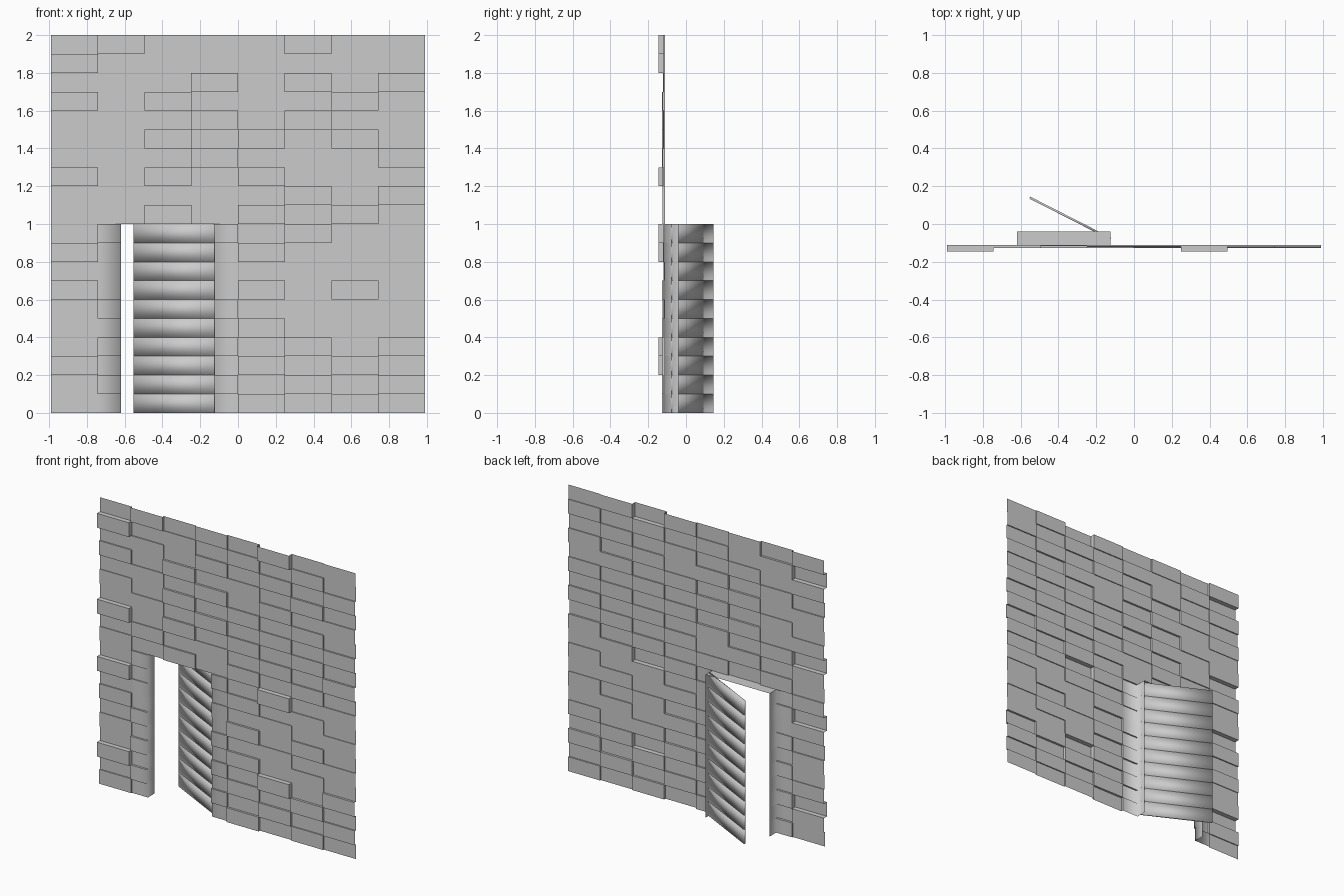
import bpy, bmesh, math, random
from mathutils import Matrix, Vector

if "Cube" in bpy.data.objects:
    bpy.data.objects.remove(bpy.data.objects["Cube"])

random.seed(4)
W, H = 0.2475, 0.1          # brick size
COLS, ROWS = 8, 20
X0 = -0.99
L, R, TOP = X0 + 1.5 * W, X0 + 3.5 * W, 1.0   # doorway
BACK = -0.04                # rear edge of door reveal
DEEP = {(0, 2), (0, 8), (0, 12), (0, 18), (5, 1), (5, 11), (5, 17)}


def finish(bm, name):
    bmesh.ops.remove_doubles(bm, verts=bm.verts, dist=1e-5)
    me = bpy.data.meshes.new(name)
    bm.to_mesh(me)
    bm.free()
    ob = bpy.data.objects.new(name, me)
    bpy.context.collection.objects.link(ob)
    return ob


def quad(bm, pts, smooth=False):
    f = bm.faces.new([bm.verts.new(p) for p in pts])
    f.smooth = smooth


# Depth of each brick: checkerboard of recessed and raised bricks
depth = {}
for c in range(COLS):
    for r in range(ROWS):
        from_top = ROWS - r
        y = -0.112
        if (c + 1 + from_top) % 2:
            y = -0.145 if (c, from_top) in DEEP else -0.122 - random.uniform(-0.006, 0.006)
        depth[c, r] = y


def span(c, r):
    """Horizontal extent of a brick, trimmed at the doorway."""
    a, b = X0 + c * W, X0 + (c + 1) * W
    if r * H < TOP - 0.01:
        if c == 1:
            b = L
        elif c == 2:
            return None
        elif c == 3:
            a = R
    return a, b


# Brick wall: one stepped sheet with ledges between bricks
bm = bmesh.new()
for (c, r), y in depth.items():
    s = span(c, r)
    if not s:
        continue
    a, b = s
    z0, z1 = r * H, (r + 1) * H
    jamb = b - a < W * 0.9
    quad(bm, [(a, y, z0), (b, y, z0), (b, y, z1), (a, y, z1)], jamb)
    # door reveal
    if jamb and c == 1:
        quad(bm, [(b, y, z0), (b, BACK, z0), (b, BACK, z1), (b, y, z1)], True)
    if jamb and c == 3:
        quad(bm, [(a, BACK, z0), (a, y, z0), (a, y, z1), (a, BACK, z1)], True)
    if r == 10 and 1 <= c <= 3:
        p, q = max(a, L), min(b, R)
        quad(bm, [(p, BACK, z0), (q, BACK, z0), (q, y, z0), (p, y, z0)])
    # ledge to the brick on the right
    if c + 1 < COLS and span(c + 1, r) and abs(span(c + 1, r)[0] - b) < 1e-4:
        y2 = depth[c + 1, r]
        if abs(y2 - y) > 1e-4:
            quad(bm, [(b, y, z0), (b, y2, z0), (b, y2, z1), (b, y, z1)])
    # ledge to the brick above
    if r + 1 < ROWS:
        y2 = depth[c, r + 1]
        if abs(y2 - y) > 1e-4:
            quad(bm, [(a, y, z1), (b, y, z1), (b, y2, z1), (a, y2, z1)])
finish(bm, "brick_wall")

# Door: stacked soft-shaded planks, swung open about the right jamb
hinge, tip = Vector((-0.124, -0.078, 0)), Vector((-0.552, 0.14, 0))
mid, d = (hinge + tip) / 2, tip - hinge
for i in range(10):
    bm = bmesh.new()
    bmesh.ops.create_cube(bm, size=1, matrix=(
        Matrix.Translation((mid.x, mid.y, (i + 0.5) * H))
        @ Matrix.Rotation(math.atan2(d.y, d.x), 4, 'Z')
        @ Matrix.Diagonal((d.length, 0.011, H, 1))))
    for f in bm.faces:
        f.smooth = True
    finish(bm, f"door_plank_{i + 1}")
